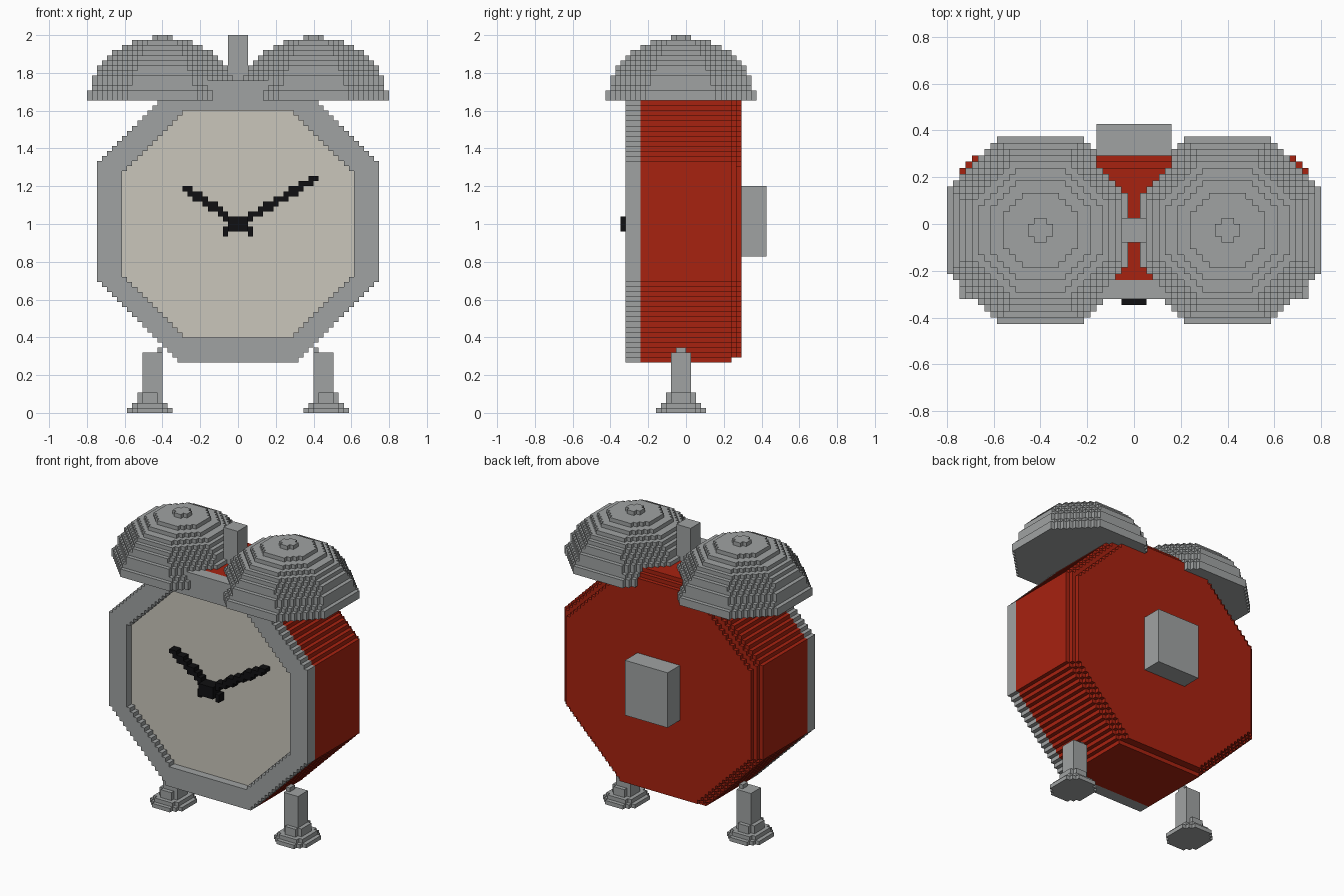
import bpy, bmesh, math

if "Cube" in bpy.data.objects:
    bpy.data.objects.remove(bpy.data.objects["Cube"])

S = 2 / 75            # size of one block
cells = {}            # block position -> part name
parts = {}            # part name -> colour name

COLOURS = {
    "grey_metal": (0.35, 0.365, 0.365),
    "red_paint": (0.39, 0.016, 0.005),
    "cream_dial": (0.59, 0.565, 0.50),
    "black_hands": (0.005, 0.005, 0.006),
}


def octagon(u, v, r):
    return max(abs(u), abs(v)) <= r and abs(u) + abs(v) <= r * math.sqrt(2)


def fill(name, colour, xr, yr, zr, test=lambda x, y, z: True):
    """Fill a box of blocks wherever the test holds at the block centre."""
    parts[name] = colour
    for i in range(*xr):
        for j in range(*yr):
            for k in range(*zr):
                if (i, j, k) not in cells and test(i + .5, j + .5, k + .5):
                    cells[i, j, k] = name


def fill_pair(name, colour, xr, yr, zr, test=lambda x, y, z: True):
    """The same part on both sides of x = 0."""
    fill("right_" + name, colour, xr, yr, zr, test)
    fill("left_" + name, colour, (-xr[1], -xr[0]), yr, zr,
         lambda x, y, z: test(-x, y, z))


CZ, DZ = 37.7, 37.5   # centre heights of the case and the dial


# Hands: a short hub and two thin bars
def on_hand(x, z, tx, tz):
    n = math.hypot(tx, tz)
    along = (x * tx + z * tz) / n
    across = abs(x * tz - z * tx) / n
    return -3.2 <= along <= n + .3 and across <= .8


fill("hand_hub", "black_hands", (-3, 3), (-13, -10), (34, 41),
     lambda x, y, z: math.hypot(x, z - DZ) <= 1.85)
fill("hour_hand", "black_hands", (-14, 5), (-12, -10), (33, 48),
     lambda x, y, z: on_hand(x, z - DZ, -10.2, 7))
fill("minute_hand", "black_hands", (-5, 18), (-12, -10), (33, 50),
     lambda x, y, z: on_hand(x, z - DZ, 15.3, 9))

# Case: dial, rim and red body with a slightly rounded back edge
fill("dial", "cream_dial", (-24, 24), (-10, -9), (10, 66),
     lambda x, y, z: octagon(x, z - DZ, 22.99))
fill("front_rim", "grey_metal", (-30, 30), (-12, -9), (8, 68),
     lambda x, y, z: octagon(x, z - CZ, 27.95) and not octagon(x, z - DZ, 22.99))
fill("case_body", "red_paint", (-30, 30), (-9, 11), (8, 68),
     lambda x, y, z: octagon(x, z - CZ, 26.3 if y > 10 else 27.2 if y > 9 else 27.95))
fill("back_box", "grey_metal", (-6, 6), (11, 16), (31, 45))

# Bells: eight-sided domes with four rings
RINGS = [(14.95 * math.cos(a), 12.8 * math.sin(a))
         for a in (math.pi / 8 * n for n in range(5))]


def bell_radius(h):
    for (r0, h0), (r1, h1) in zip(RINGS, RINGS[1:]):
        if h <= h1:
            return r0 + (r1 - r0) * (h - h0) / (h1 - h0)
    return 0


fill_pair("bell", "grey_metal", (1, 30), (-16, 14), (62, 75),
          lambda x, y, z: octagon(x - 15, y + 1,
                                  14.95 if z < 64 else bell_radius(z - 62)))
fill("hammer", "grey_metal", (-2, 2), (-3, 1), (65, 75))

# Feet: square post on a stepped eight-sided base
FOOT = (4.9, 3.9, 2.9, 2.9)
fill_pair("foot", "grey_metal", (12, 23), (-6, 4), (0, 4),
          lambda x, y, z: octagon(x - 17.5, y + 1, FOOT[int(z)]))
fill_pair("leg_post", "grey_metal", (15, 19), (-3, 1), (4, 12))
fill_pair("leg_tip", "grey_metal", (15, 16), (-2, 0), (12, 13))

# Materials
mats = {}
for cname, c in COLOURS.items():
    mats[cname] = bpy.data.materials.new(cname)
    mats[cname].diffuse_color = (*c, 1)

# Outer block faces, one object for each part
groups = {name: [] for name in parts}
for pos, name in cells.items():
    groups[name].append(pos)

for name, blocks in groups.items():
    if not blocks:
        continue
    bm = bmesh.new()
    verts = {}

    def vert(p):
        if p not in verts:
            verts[p] = bm.verts.new([c * S for c in p])
        return verts[p]

    for pos in blocks:
        for axis in range(3):
            for side in (0, 1):
                near = list(pos)
                near[axis] += 2 * side - 1
                if tuple(near) in cells:
                    continue
                u, v = (axis + 1) % 3, (axis + 2) % 3
                quad = []
                for du, dv in ((0, 0), (1, 0), (1, 1), (0, 1)):
                    p = list(pos)
                    p[axis] += side
                    p[u] += du
                    p[v] += dv
                    quad.append(vert(tuple(p)))
                bm.faces.new(quad if side else quad[::-1])
    # merge flat areas
    bmesh.ops.dissolve_limit(bm, angle_limit=0.01, verts=bm.verts[:], edges=bm.edges[:])
    mesh = bpy.data.meshes.new(name)
    bm.to_mesh(mesh)
    bm.free()
    mesh.materials.append(mats[parts[name]])
    bpy.context.collection.objects.link(bpy.data.objects.new(name, mesh))

for m in bpy.data.materials:
    if m.users and not m.is_grease_pencil:
        m.use_nodes = True
        m.node_tree.nodes["Principled BSDF"].inputs["Base Color"].default_value = m.diffuse_color
